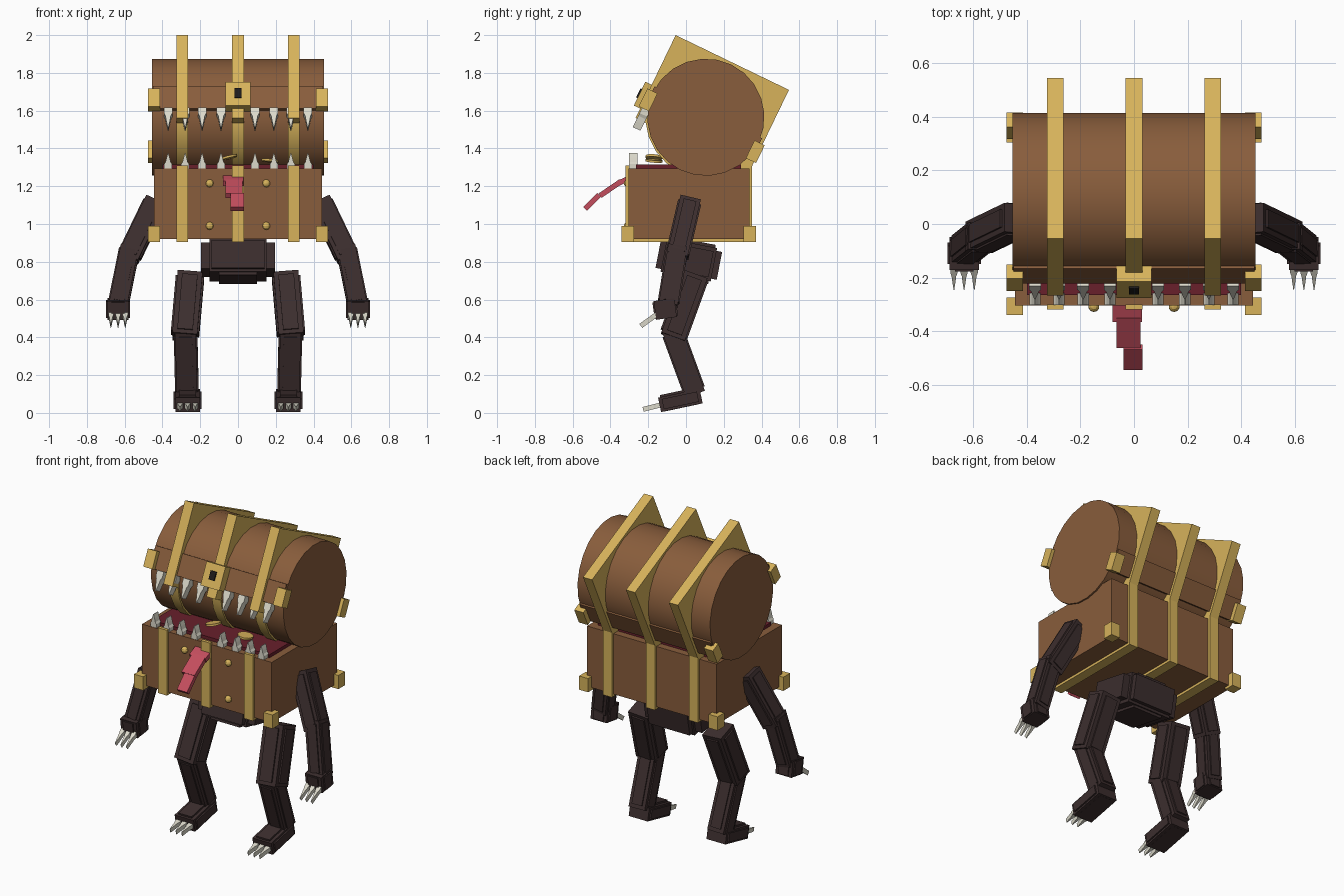
import bpy, bmesh, math
from mathutils import Matrix, Vector

if "Cube" in bpy.data.objects:
    bpy.data.objects.remove(bpy.data.objects["Cube"])


def material(name, r, g, b):
    m = bpy.data.materials.new(name)
    m.diffuse_color = (r, g, b, 1)
    m.use_nodes = True
    m.node_tree.nodes["Principled BSDF"].inputs["Base Color"].default_value = m.diffuse_color
    return m


WOOD = material("brown wood", 0.25, 0.11, 0.045)
GOLD = material("gold trim", 0.68, 0.45, 0.105)
HIDE = material("dark hide", 0.045, 0.027, 0.027)
MOUTH = material("mouth red", 0.14, 0.014, 0.024)
TONGUE = material("tongue pink", 0.55, 0.075, 0.11)
BONE = material("bone", 0.72, 0.70, 0.60)
BLACK = material("keyhole black", 0.012, 0.01, 0.01)
ID = Matrix.Identity(4)


def finish(name, bm, mat):
    bmesh.ops.recalc_face_normals(bm, faces=bm.faces)
    me = bpy.data.meshes.new(name)
    bm.to_mesh(me)
    bm.free()
    me.materials.append(mat)
    ob = bpy.data.objects.new(name, me)
    bpy.context.collection.objects.link(ob)
    return ob


def boxes(name, items, mat, frame=ID):
    """Several boxes in one object; each item is (centre, size)."""
    bm = bmesh.new()
    for c, s in items:
        bmesh.ops.create_cube(bm, size=1, matrix=frame @ Matrix.Translation(c) @ Matrix.Diagonal((*s, 1)))
    return finish(name, bm, mat)


def span(x0, x1, y0, y1, z0, z1):
    return (((x0 + x1) / 2, (y0 + y1) / 2, (z0 + z1) / 2), (x1 - x0, y1 - y0, z1 - z0))


def cylinder(name, frame, r, depth, mat, sides=24):
    bm = bmesh.new()
    bmesh.ops.create_cone(bm, cap_ends=True, segments=sides, radius1=r, radius2=r, depth=depth, matrix=frame)
    for f in bm.faces:
        f.smooth = len(f.verts) == 4
    for e in bm.edges:
        e.smooth = all(len(f.verts) == 4 for f in e.link_faces)
    return finish(name, bm, mat)


def aim(p0, p1):
    """Frame at p0 with local z toward p1 and local x near world x."""
    z = (Vector(p1) - Vector(p0)).normalized()
    y = z.cross(Vector((1, 0, 0))).normalized()
    x = y.cross(z)
    m = Matrix((x, y, z)).transposed().to_4x4()
    m.translation = p0
    return m


# Pointed outline shared by teeth and claws (half width, height)
SPIKE = [(0.5, 0), (0.5, 0.28), (0.32, 0.42), (0.2, 0.7), (0.04, 1)]


def spikes(name, frames, width, length, thick, mat=BONE):
    bm = bmesh.new()
    pts = SPIKE + [(-x, z) for x, z in reversed(SPIKE)]
    for m in frames:
        vs = [bm.verts.new(m @ Vector((x * width, -thick / 2, z * length))) for x, z in pts]
        f = bm.faces.new(vs)
        out = bmesh.ops.extrude_face_region(bm, geom=[f])["geom"]
        move = m.to_3x3() @ Vector((0, thick, 0))
        bmesh.ops.translate(bm, vec=move, verts=[v for v in out if isinstance(v, bmesh.types.BMVert)])
    return finish(name, bm, mat)


def plated(w, d, h, z):
    """Core box with raised plates on its sides."""
    return [((0, 0, z), (w * .88, d * .88, h)),
            ((0, 0, z), (w, d * .55, h * .88)),
            ((0, 0, z), (w * .55, d, h * .88))]


def limb(name, p0, p1, w, d):
    boxes(name, plated(w, d, (Vector(p1) - Vector(p0)).length, (Vector(p1) - Vector(p0)).length / 2), HIDE, aim(p0, p1))


STRAPS = (-0.295, 0, 0.295)
TEETH = [s * x for x in (0.09, 0.19, 0.28, 0.37) for s in (-1, 1)]

# Chest base
boxes("chest_base", [span(-.445, .445, -.305, .335, .92, 1.295)], WOOD)
boxes("mouth_floor", [span(-.40, .40, -.265, .29, 1.28, 1.315)], MOUTH)
boxes("base_straps", [b for x in STRAPS for b in (
    span(x - .031, x + .031, -.32, -.30, .905, 1.31),
    span(x - .031, x + .031, .33, .35, .905, 1.31),
    span(x - .031, x + .031, -.32, .35, .905, .925))], GOLD)
boxes("base_corners", [((s * .445, y, .947), (.062, .065, .085))
                       for s in (-1, 1) for y in (-.308, .337)], GOLD)
spikes("lower_teeth", [Matrix.Translation((x, -.28, 1.295)) for x in TEETH], .042, .08, .045)

# Front studs and loose coins
for x in (-.15, .15):
    for z in (.99, 1.215):
        bm = bmesh.new()
        bmesh.ops.create_uvsphere(bm, u_segments=10, v_segments=6, radius=.021,
                                  matrix=Matrix.Translation((x, -.308, z)))
        finish("stud", bm, GOLD)
for x, z, tilt in ((-.05, 1.353, -14), (.17, 1.335, 6)):
    cylinder("coin", Matrix.Translation((x, -.17, z)) @ Matrix.Rotation(math.radians(tilt), 4, 'Y')
             @ Matrix.Rotation(math.radians(-5), 4, 'X'), .045, .012, GOLD, 12)

# Lid, tilted open: local y runs backward, local z runs up
LID = Matrix.Translation((0, .105, 1.565)) @ Matrix.Rotation(math.radians(-25.8), 4, 'X')
ROLL = LID @ Matrix.Rotation(math.radians(90), 4, 'Y')
cylinder("lid_barrel", ROLL, .31, .91, WOOD)
boxes("lid_rim", [span(-.45, .45, -.316, .316, -.10, .03)], WOOD, LID)
for x in STRAPS:
    cylinder("lid_strap_ring", Matrix.Translation((x, 0, 0)) @ ROLL, .32, .062, GOLD)
boxes("lid_straps", [span(x - .031, x + .031, -.333, .333, -.165, .322) for x in STRAPS], GOLD, LID)
boxes("lid_corners", [((s * .445, y, -.05), (.062, .06, .105))
                      for s in (-1, 1) for y in (-.315, .315)], GOLD, LID)
boxes("clasp", [span(-.065, .065, -.37, -.30, -.11, .03)], GOLD, LID)
boxes("keyhole", [span(-.019, .019, -.378, -.365, -.065, -.012)], BLACK, LID)
spikes("upper_teeth", [LID @ Matrix.Translation((x, -.303, -.10)) @ Matrix.Rotation(math.pi, 4, 'X')
                       for x in TEETH], .045, .115, .045)

# Tongue in three narrowing segments
for x, w, a, b in ((-.025, .11, (-.24, 1.27), (-.36, 1.215)),
                   (-.02, .09, (-.345, 1.225), (-.455, 1.15)),
                   (-.004, .07, (-.46, 1.155), (-.535, 1.08))):
    p0, p1 = Vector((x, *a)), Vector((x, *b))
    h = (p1 - p0).length
    boxes("tongue_segment", [((0, 0, h / 2), (w, .028, h))], TONGUE, aim(p0, p1))

# Pelvis block
PELVIS = Matrix.Translation((.0, .015, .81)) @ Matrix.Rotation(math.radians(-11), 4, 'X')
boxes("pelvis", [((0, 0, 0), (.39, .24, .14)), ((0, 0, 0), (.28, .33, .15)),
                 ((0, 0, 0), (.30, .27, .18)), ((0, 0, 0), (.20, .25, .21))], HIDE, PELVIS)

# Arms and legs on both sides
for side, s in (("left", -1), ("right", 1)):
    limb(side + "_upper_arm", (s * .435, .02, 1.12), (s * .58, -.05, .82), .125, .125)
    limb(side + "_forearm", (s * .572, -.045, .88), (s * .635, -.095, .57), .11, .115)
    boxes(side + "_hand", plated(.125, .125, .10, 0), HIDE,
          Matrix.Translation((s * .635, -.11, .55)) @ Matrix.Rotation(math.radians(8), 4, 'X'))
    spikes(side + "_hand_claws", [aim((s * x, -.15, .525), (s * x, -.24, .46))
                                  for x in (.597, .635, .673)], .027, .11, .026)
    limb(side + "_thigh", (s * .253, .05, .73), (s * .282, -.07, .40), .15, .15)
    limb(side + "_shin", (s * .278, -.075, .44), (s * .27, .05, .10), .125, .12)
    foot = Matrix.Translation((s * .267, -.03, .066)) @ Matrix.Rotation(math.radians(12), 4, 'X')
    boxes(side + "_foot", [((0, 0, 0), (.13, .225, .078)), ((0, 0, 0), (.148, .19, .055)),
                           ((0, 0, .005), (.09, .20, .09))], HIDE, foot)
    spikes(side + "_foot_claws", [aim((s * x, -.13, .043), (s * x, -.23, .018))
                                  for x in (.227, .267, .307)], .03, .10, .026)
